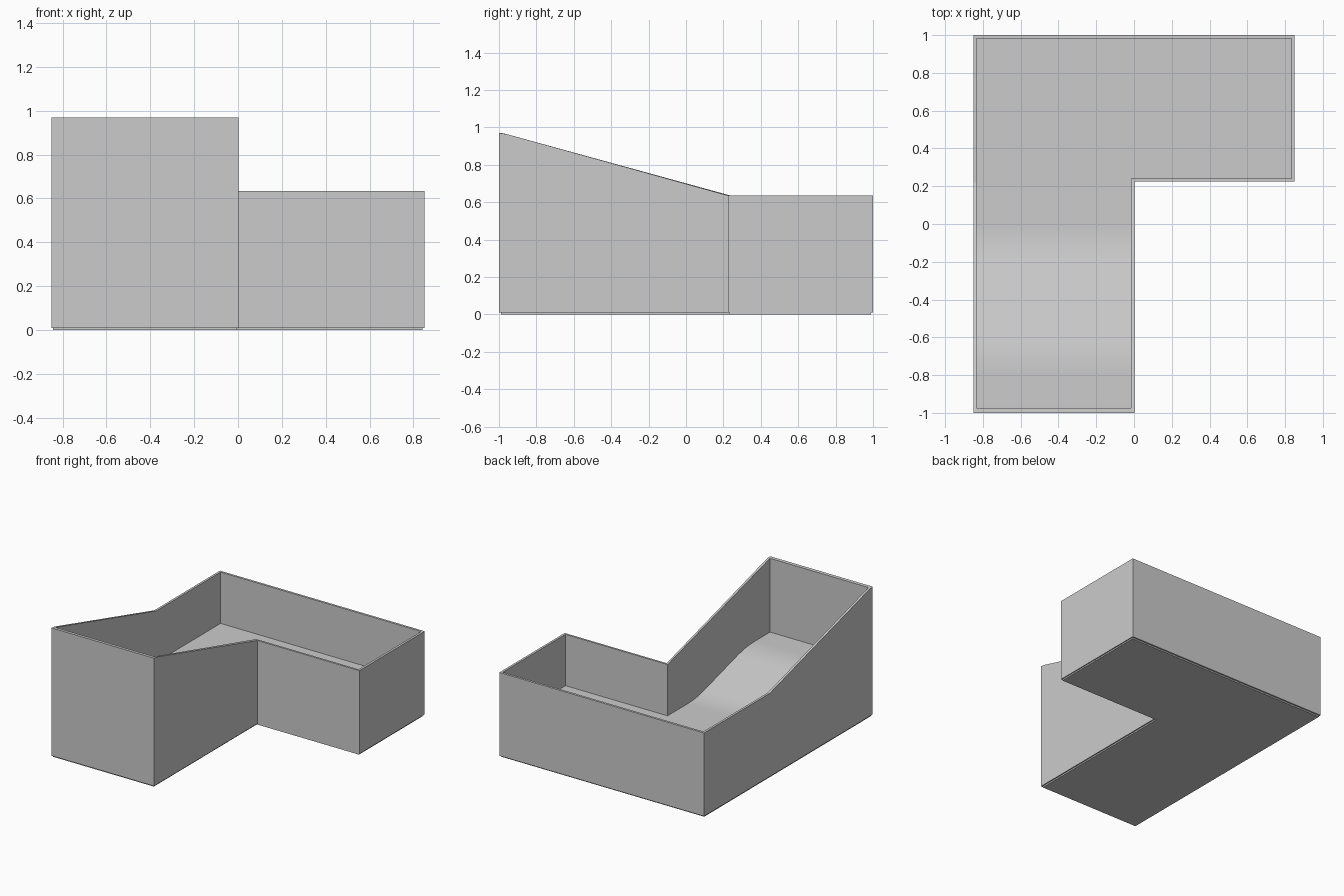
import bpy, bmesh

if "Cube" in bpy.data.objects:
    bpy.data.objects.remove(bpy.data.objects["Cube"])

SLOPE = 0.279


def make_object(name, bm):
    bmesh.ops.recalc_face_normals(bm, faces=bm.faces)
    mesh = bpy.data.meshes.new(name)
    bm.to_mesh(mesh)
    bm.free()
    obj = bpy.data.objects.new(name, mesh)
    bpy.context.collection.objects.link(obj)
    return obj


def rim_height(y):
    # level rim that rises towards the front
    return 0.635 + SLOPE * max(0.0, 0.22 - max(y, -0.98))


def floor_height(y):
    # flat, rounded into a ramp, then rounded into an upper flat
    def bend(t, start, end):
        if t <= start:
            return 0.0
        if t >= end:
            return t - (start + end) / 2
        return (t - start) ** 2 / (2 * (end - start))
    return 0.25 + SLOPE * (bend(-y, 0.0, 0.2) - bend(-y, 0.58, 0.8))


def l_outline(x0, x1, x2, y0, y1, y2):
    # extra points carry the kinks of the sloped rim
    return [(x0, y0), (x1, y0), (x1, -0.96), (x1, y1), (x2, y1), (x2, y2),
            (x0, y2), (x0, 0.22), (x0, -0.96)]


# Walls: thin L-shaped ring with a sloped rim
outer = l_outline(-0.85, 0.003, 0.85, -1.0, 0.225, 1.0)
inner = l_outline(-0.833, -0.015, 0.833, -0.975, 0.24, 0.983)
bm = bmesh.new()
loops = [[bm.verts.new((x, y, z if z else rim_height(y))) for x, y in pts]
         for pts, z in ((outer, 0.01), (outer, None), (inner, None), (inner, 0.01))]
n = len(outer)
for k in range(4):
    a, b = loops[k], loops[(k + 1) % 4]
    for i in range(n):
        j = (i + 1) % n
        bm.faces.new((a[i], a[j], b[j], b[i]))
make_object("walls", bm)

# Floor: solid L-shaped block with a smooth ramp on top
ys = [-0.99, -0.8] + [-0.8 + 0.0275 * i for i in range(1, 9)] \
    + [-0.2 + 0.025 * i for i in range(9)] + [0.232]
left, right = -0.843, -0.006
bm = bmesh.new()
rows = [[bm.verts.new((x, y, floor_height(y))) for x in (left, right)] for y in ys]
for a, b in zip(rows, rows[1:]):
    bm.faces.new((a[0], a[1], b[1], b[0]))
arm = [bm.verts.new((x, y, 0.25)) for x, y in ((0.842, 0.232), (0.842, 0.988), (left, 0.988))]
bm.faces.new((rows[-1][0], rows[-1][1], *arm))
top_faces = bm.faces[:]
ext = bmesh.ops.extrude_face_region(bm, geom=top_faces, use_keep_orig=True)
for v in ext["geom"]:
    if isinstance(v, bmesh.types.BMVert):
        v.co.z = 0.0
floor = make_object("floor", bm)

bpy.context.view_layer.objects.active = floor
floor.select_set(True)
bpy.ops.object.shade_smooth_by_angle(angle=0.5)
